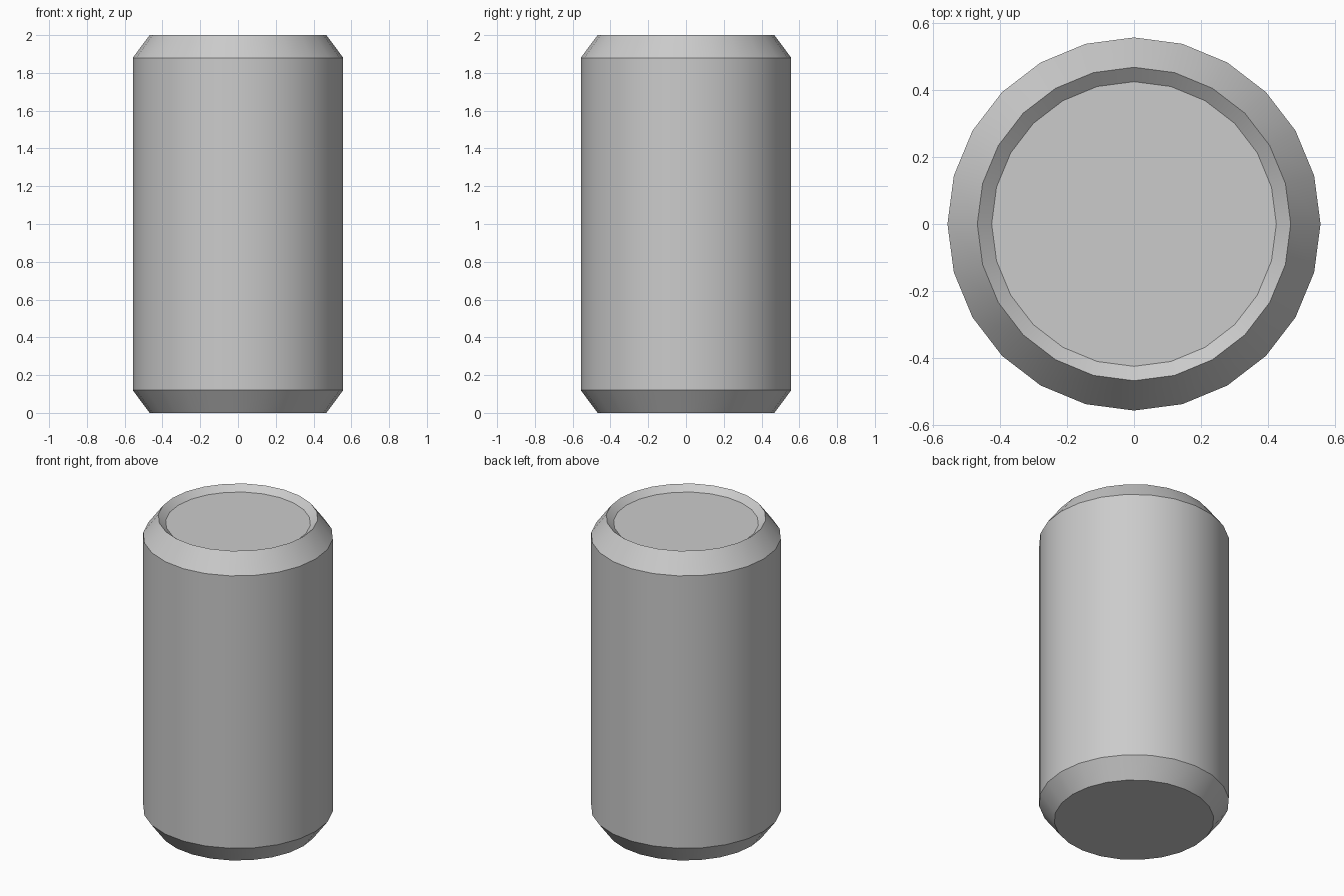
import bpy, bmesh, math

if "Cube" in bpy.data.objects:
    bpy.data.objects.remove(bpy.data.objects["Cube"])

SIDES = 24

# Half profile of the can (radius, height), from base rim up to recessed lid
PROFILE = [
    (0.468, 0.0),     # base edge
    (0.557, 0.12),    # lower taper
    (0.557, 1.88),    # straight wall
    (0.468, 2.0),     # top rim
    (0.425, 1.965),   # recessed lid edge
]


def lathe(name, profile, sides):
    bm = bmesh.new()
    rings = []
    for r, z in profile:
        angles = [2 * math.pi * i / sides for i in range(sides)]
        rings.append([bm.verts.new((r * math.cos(a), r * math.sin(a), z)) for a in angles])
    for low, high in zip(rings, rings[1:]):
        for i in range(sides):
            j = (i + 1) % sides
            bm.faces.new((low[i], low[j], high[j], high[i]))
    # Flat base and lid
    bm.faces.new(rings[0][::-1])
    bm.faces.new(rings[-1])
    bmesh.ops.recalc_face_normals(bm, faces=bm.faces)
    mesh = bpy.data.meshes.new(name)
    bm.to_mesh(mesh)
    bm.free()
    obj = bpy.data.objects.new(name, mesh)
    bpy.context.collection.objects.link(obj)
    return obj


# Can body with tapered ends, smooth around and sharp at the bevels
can = lathe("drink_can", PROFILE, SIDES)
bpy.context.view_layer.objects.active = can
can.select_set(True)
bpy.ops.object.shade_smooth_by_angle(angle=math.radians(30))
